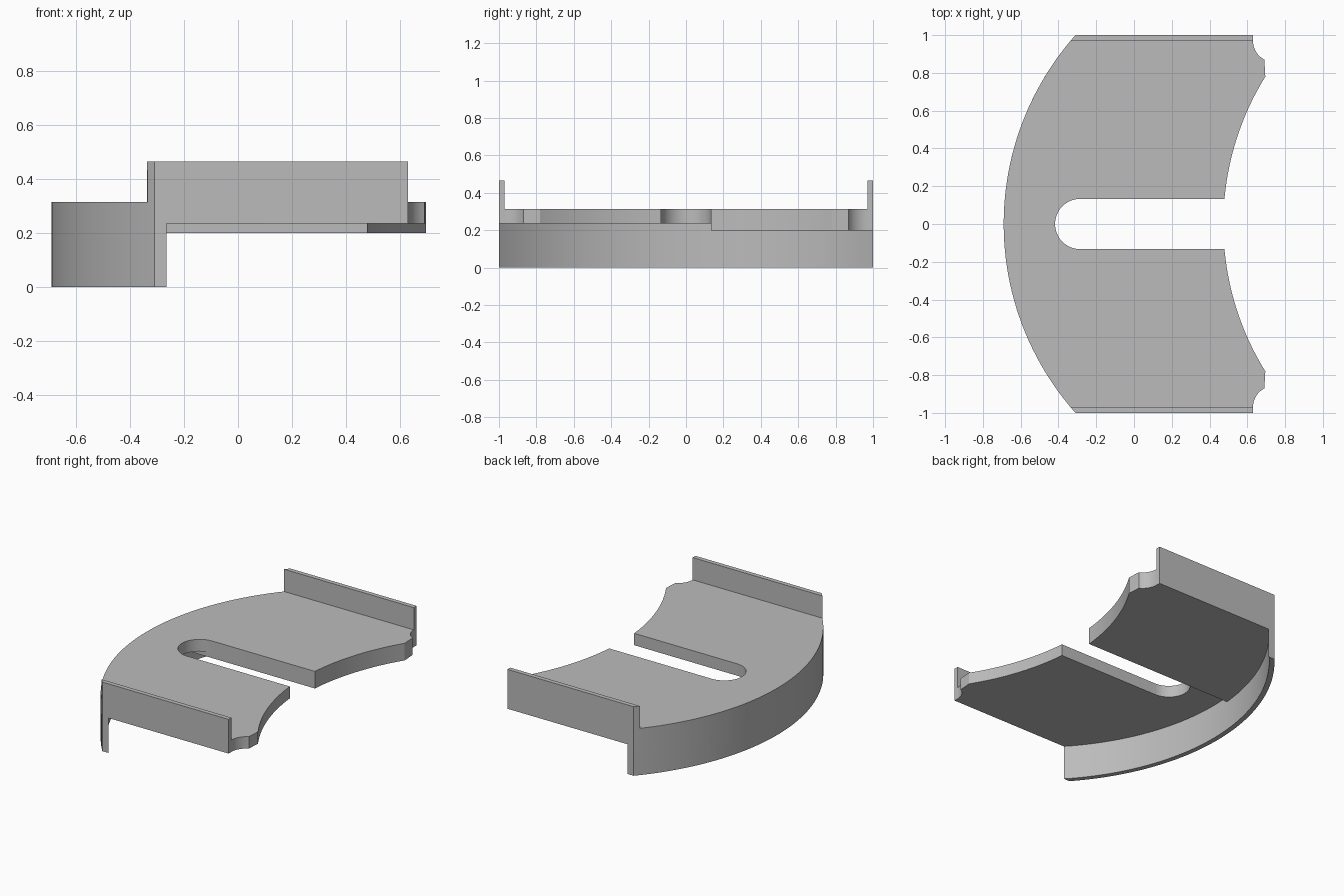
import bpy, bmesh
from math import asin, sin, cos, pi, radians

if "Cube" in bpy.data.objects:
    bpy.data.objects.remove(bpy.data.objects["Cube"], do_unlink=True)

grey = bpy.data.materials.new("plain grey")
grey.use_nodes = True
grey.diffuse_color = (0.5, 0.5, 0.5, 1)
grey.node_tree.nodes["Principled BSDF"].inputs["Base Color"].default_value = (0.5, 0.5, 0.5, 1)

RIM_X, OUTER, INNER = 0.816, 1.506, 1.472   # rim arc centre and radii
EDGE_X, EDGE_R = 1.953, 1.48                # concave open edge
SLOT_X, SLOT_R = -0.285, 0.133
WALL_Y, WALL_X = 0.97, 0.63
TOP, PLATE_Z, PAD_Z, WALL_TOP = 0.315, 0.235, 0.2, 0.465


def arc(cx, cy, r, a, b, n=24):
    return [(cx + r * cos(a + (b - a) * i / n), cy + r * sin(a + (b - a) * i / n))
            for i in range(n + 1)]


def bow(cx, r, y0, y1, n=48):
    """Arc bulging to -x, running from y0 to y1."""
    return arc(cx, 0, r, pi - asin(y0 / r), pi - asin(y1 / r), n)


def flip(points):
    return [(x, -y) for x, y in reversed(points)]


def prism(name, outline, z0, z1):
    bm = bmesh.new()
    face = bm.faces.new([bm.verts.new((x, y, z0)) for x, y in outline])
    new = bmesh.ops.extrude_face_region(bm, geom=[face])["geom"]
    bmesh.ops.translate(bm, vec=(0, 0, z1 - z0),
                        verts=[v for v in new if isinstance(v, bmesh.types.BMVert)])
    bmesh.ops.recalc_face_normals(bm, faces=bm.faces)
    mesh = bpy.data.meshes.new(name)
    bm.to_mesh(mesh)
    bm.free()
    mesh.materials.append(grey)
    ob = bpy.data.objects.new(name, mesh)
    bpy.context.collection.objects.link(ob)
    return ob


# Open edge of one lobe: concave sweep, short flat, corner scoop
scoop_r = 0.113
lobe_edge = bow(EDGE_X, EDGE_R, SLOT_R, 0.78, 24)
lobe_edge += arc(WALL_X + scoop_r, WALL_Y, scoop_r, pi + 1.085, pi, 10)
lobe_edge.append((WALL_X, 1))
slot_end = arc(SLOT_X, 0, SLOT_R, 1.5 * pi, 0.5 * pi)

# Curved skirt, full height
rim = bow(RIM_X, OUTER, 1, -1) + bow(RIM_X, INNER, -1, 1)
body = prism("slotted_bracket", rim, 0, TOP)

# Deck with the slot, and the deeper underside of one lobe
deck = slot_end + lobe_edge + bow(RIM_X, OUTER, 1, -1) + flip(lobe_edge)
pad = [(SLOT_X, SLOT_R)] + lobe_edge + bow(RIM_X, OUTER, 1, SLOT_R)
parts = [prism("deck", deck, PLATE_Z, TOP), prism("deep_lobe", pad, PAD_Z, TOP)]

# Upright side walls
wall = [(WALL_X, WALL_Y), (WALL_X, 1)] + bow(RIM_X, OUTER, 1, WALL_Y, 2)
parts.append(prism("back_wall", wall, PAD_Z, WALL_TOP))
parts.append(prism("front_wall", flip(wall), PLATE_Z, WALL_TOP))

# Fuse into one solid
bpy.context.view_layer.objects.active = body
for part in parts:
    mod = body.modifiers.new("fuse", 'BOOLEAN')
    mod.operation, mod.solver, mod.object = 'UNION', 'EXACT', part
    bpy.ops.object.modifier_apply(modifier=mod.name)
    bpy.data.objects.remove(part, do_unlink=True)

# Merge coplanar faces
bm = bmesh.new()
bm.from_mesh(body.data)
bmesh.ops.remove_doubles(bm, verts=bm.verts, dist=0.0005)
bmesh.ops.dissolve_limit(bm, angle_limit=radians(0.2), verts=bm.verts, edges=bm.edges)
bm.to_mesh(body.data)
bm.free()

bpy.ops.object.select_all(action='DESELECT')
body.select_set(True)
bpy.ops.object.shade_smooth_by_angle(angle=radians(25))
